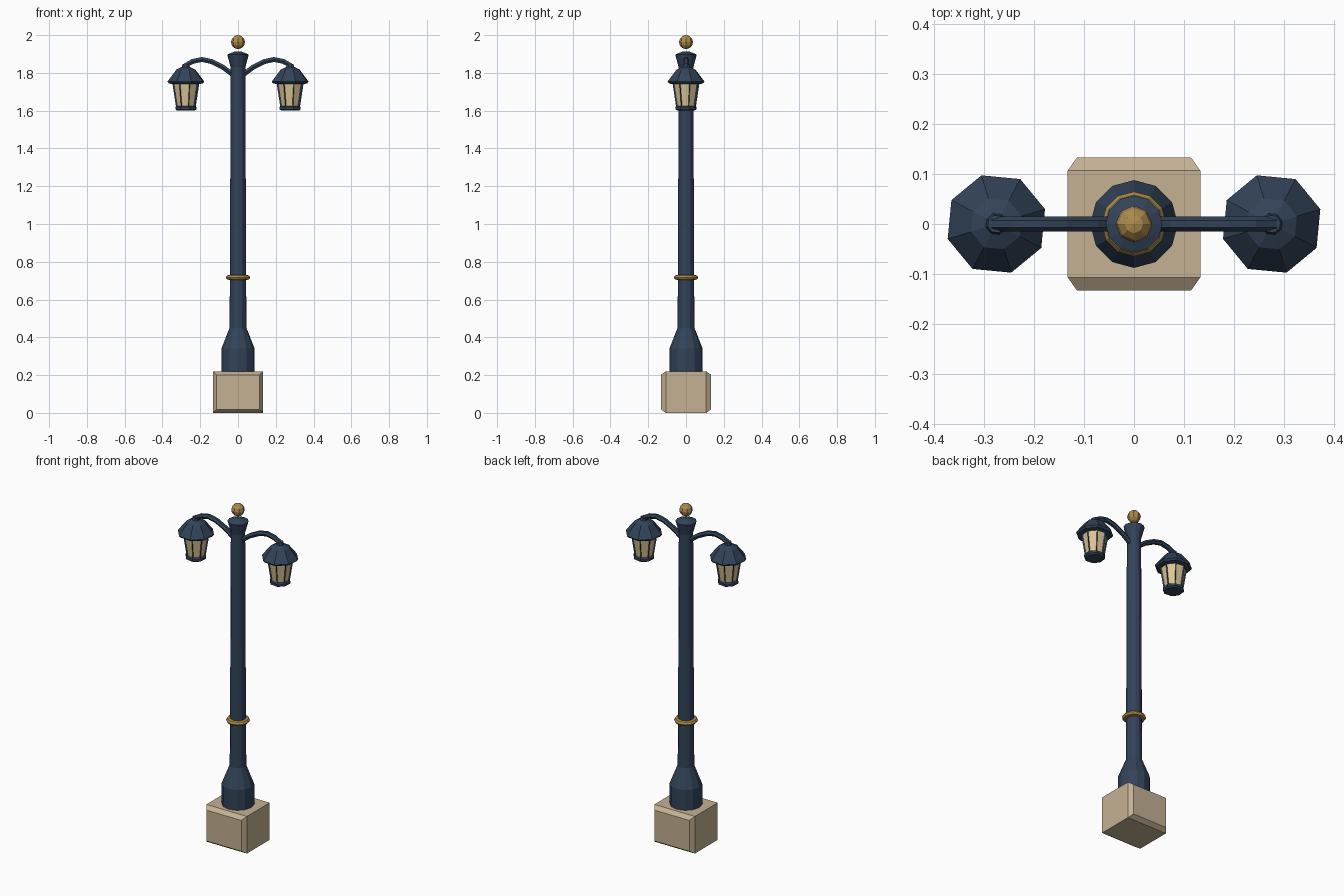
import bpy
import bmesh
from math import cos, sin, pi, radians

cube = bpy.data.objects.get("Cube")
if cube:
    bpy.data.objects.remove(cube, do_unlink=True)


def material(name, rgb):
    m = bpy.data.materials.new(name)
    m.use_nodes = True
    m.diffuse_color = (*rgb, 1)
    m.node_tree.nodes["Principled BSDF"].inputs["Base Color"].default_value = (*rgb, 1)
    return m


NAVY = material("navy paint", (0.032, 0.056, 0.098))
STONE = material("beige stone", (0.55, 0.44, 0.29))
GOLD = material("gold trim", (0.42, 0.26, 0.075))
GLASS = material("warm glass", (0.71, 0.56, 0.31))


def finish(name, bm, *mats):
    bmesh.ops.recalc_face_normals(bm, faces=bm.faces)
    mesh = bpy.data.meshes.new(name)
    bm.to_mesh(mesh)
    bm.free()
    for m in mats:
        mesh.materials.append(m)
    obj = bpy.data.objects.new(name, mesh)
    bpy.context.collection.objects.link(obj)
    return obj


def turned(profile, sides, x=0, phase=0):
    """Faceted turning of (radius, height) points, closed at both ends."""
    bm = bmesh.new()
    rings = []
    for r, z in profile:
        angles = [phase + 2 * pi * i / sides for i in range(sides)]
        rings.append([bm.verts.new((x + r * cos(a), r * sin(a), z)) for a in angles])
    for low, high in zip(rings, rings[1:]):
        for i in range(sides):
            j = (i + 1) % sides
            bm.faces.new((low[i], low[j], high[j], high[i]))
    bm.faces.new(rings[0][::-1])
    bm.faces.new(rings[-1])
    return bm


# Stone plinth with raised panels on the front and back
bm = bmesh.new()
bmesh.ops.create_cube(bm, size=1)
for v in bm.verts:
    v.co = (v.co.x * 0.266, v.co.y * 0.214, (v.co.z + 0.5) * 0.22)
panels = [f for f in bm.faces if abs(f.normal.y) > 0.9]
bmesh.ops.inset_individual(bm, faces=panels, thickness=0.026, depth=0.026)
finish("plinth", bm, STONE)

# Post with a stout foot and a flared head
post = [(0.088, 0.215), (0.088, 0.34), (0.045, 0.45), (0.043, 0.7), (0.039, 1.8),
        (0.039, 1.83), (0.057, 1.897), (0.02, 1.912)]
finish("post", turned(post, 12), NAVY)

# Gold collar and ball finial
collar = [(0.045, 0.704), (0.058, 0.706), (0.065, 0.717), (0.058, 0.728), (0.045, 0.73)]
finish("collar", turned(collar, 12), GOLD)
bm = bmesh.new()
bmesh.ops.create_uvsphere(bm, u_segments=8, v_segments=6, radius=0.037)
bmesh.ops.translate(bm, verts=bm.verts, vec=(0, 0, 1.963))
finish("finial", bm, GOLD)

ARM = [(0.02, 1.785), (0.08, 1.83), (0.14, 1.86), (0.19, 1.871),
       (0.24, 1.861), (0.276, 1.841), (0.281, 1.815)]
TURN = radians(17)

for side, s in (("left", 1), ("right", -1)):
    x = s * 0.276

    # Curved arm
    curve = bpy.data.curves.new(side + "_arm", "CURVE")
    curve.dimensions = "3D"
    curve.bevel_depth = 0.015
    curve.bevel_resolution = 1
    curve.use_fill_caps = True
    spline = curve.splines.new("POLY")
    spline.points.add(len(ARM) - 1)
    spline.use_smooth = False
    for p, (px, pz) in zip(spline.points, ARM):
        p.co = (s * px, 0, pz, 1)
    curve.materials.append(NAVY)
    arm = bpy.data.objects.new(side + "_arm", curve)
    bpy.context.collection.objects.link(arm)

    # Lantern roof with an overhanging rim
    roof = [(0.07, 1.74), (0.094, 1.744), (0.102, 1.754), (0.053, 1.817),
            (0.022, 1.832), (0.018, 1.848)]
    finish(side + "_lantern_roof", turned(roof, 8, x, TURN), NAVY)

    # Lantern cage: glass panes recessed between the bars
    bm = turned([(0.053, 1.61), (0.075, 1.748)], 8, x, TURN)
    bm.normal_update()
    panes = [f for f in bm.faces if len(f.verts) == 4]
    bmesh.ops.inset_individual(bm, faces=panes, thickness=0.007, depth=-0.006)
    for f in panes:
        f.material_index = 1
    finish(side + "_lantern_cage", bm, NAVY, GLASS)

    # Lantern base
    base = [(0.048, 1.6), (0.058, 1.607), (0.058, 1.62), (0.05, 1.625)]
    finish(side + "_lantern_base", turned(base, 8, x, TURN), NAVY)
